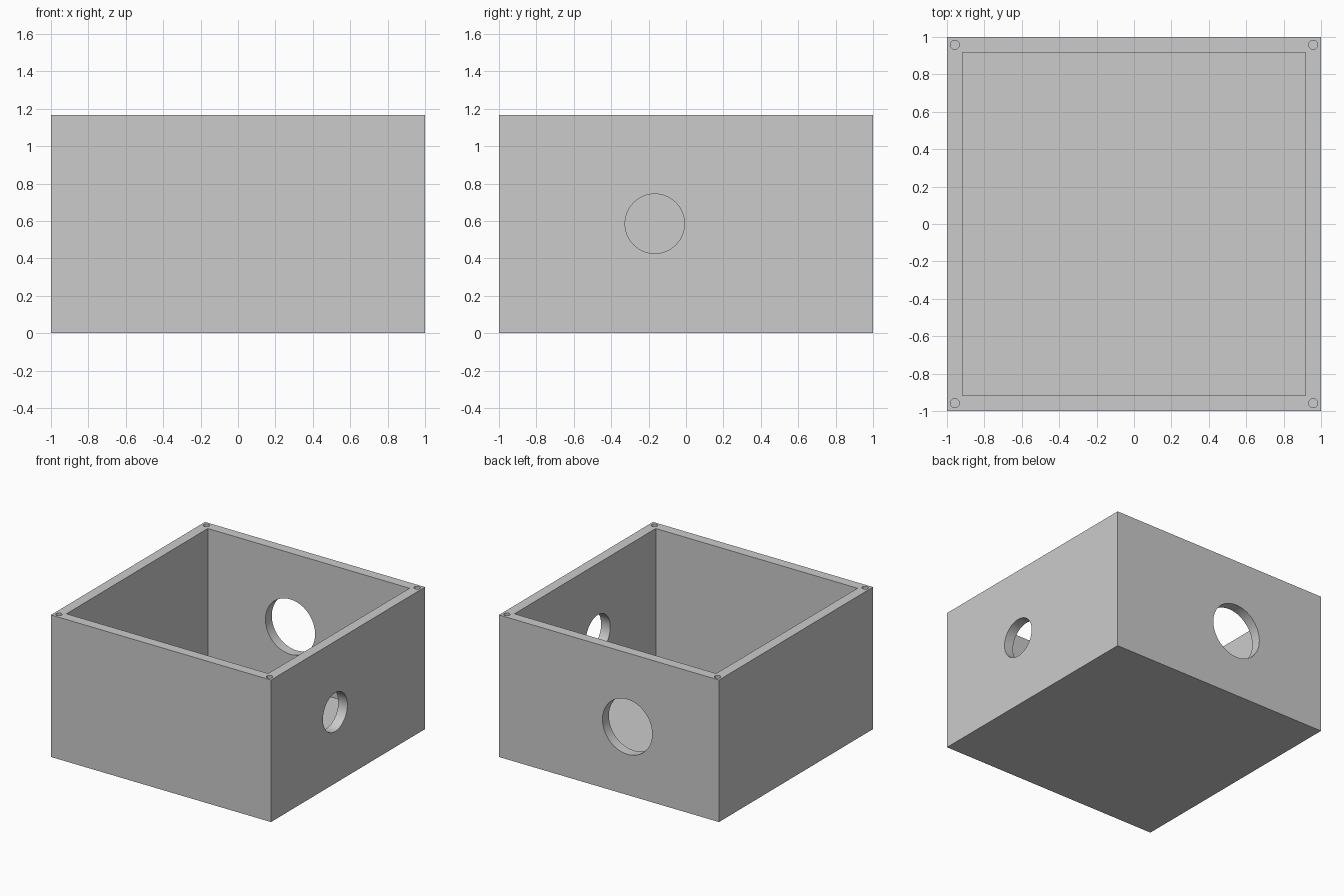
import bpy
from math import pi, radians
from mathutils import Matrix

if "Cube" in bpy.data.objects:
    bpy.data.objects.remove(bpy.data.objects["Cube"], do_unlink=True)

HEIGHT = 1.167
WALL = 0.083
SIDES = 64

grey = bpy.data.materials.new("light grey")
grey.use_nodes = True
colour = (0.6, 0.6, 0.6, 1)
grey.diffuse_color = colour
grey.node_tree.nodes["Principled BSDF"].inputs["Base Color"].default_value = colour


def block(name, half, bottom, top):
    bpy.ops.mesh.primitive_cube_add(size=1)
    obj = bpy.context.object
    obj.name = name
    obj.data.transform(Matrix.Translation((0, 0, (bottom + top) / 2))
                       @ Matrix.Diagonal((2 * half, 2 * half, top - bottom, 1)))
    obj.data.materials.append(grey)
    return obj


def drill(name, radius, depth, location, rotation=(0, 0, 0)):
    bpy.ops.mesh.primitive_cylinder_add(vertices=SIDES, radius=radius, depth=depth,
                                        location=location, rotation=rotation)
    obj = bpy.context.object
    obj.name = name
    obj.data.materials.append(grey)
    return obj


def cut(target, cutter):
    """Subtract the cutter from the target, then discard the cutter."""
    cutter.hide_render = True
    mod = target.modifiers.new("cut", "BOOLEAN")
    mod.operation = "DIFFERENCE"
    mod.solver = "EXACT"
    mod.object = cutter
    bpy.context.view_layer.objects.active = target
    bpy.ops.object.modifier_apply(modifier=mod.name)
    bpy.data.objects.remove(cutter, do_unlink=True)


# Open box with a solid floor
box = block("open_box", 1, 0, HEIGHT)
cut(box, block("cavity", 1 - WALL, WALL, HEIGHT + 0.2))

# Round openings in the +x wall and the back wall
cut(box, drill("side_opening", 0.159, 0.3, (1, -0.167, 0.585), (0, pi / 2, 0)))
cut(box, drill("back_opening", 0.226, 0.3, (-0.167, 1, 0.56), (pi / 2, 0, 0)))

# Blind screw holes with pointed ends in the four rim corners
SCREW_DEPTH = 0.25
for sx in (-1, 1):
    for sy in (-1, 1):
        screw = drill("screw_hole", 0.024, 2 * SCREW_DEPTH,
                      (sx * 0.958, sy * 0.958, HEIGHT))
        tip = min(screw.data.polygons, key=lambda p: p.center.z)
        ring = list(tip.vertices)
        bpy.context.view_layer.objects.active = screw
        bpy.ops.object.mode_set(mode="EDIT")
        bpy.ops.mesh.select_mode(type="FACE")
        bpy.ops.mesh.select_all(action="DESELECT")
        bpy.ops.object.mode_set(mode="OBJECT")
        tip.select = True
        bpy.ops.object.mode_set(mode="EDIT")
        bpy.ops.mesh.poke(offset=0.014)
        bpy.ops.object.mode_set(mode="OBJECT")
        cut(box, screw)

# Smooth bores with crisp edges
bpy.ops.object.select_all(action="DESELECT")
box.select_set(True)
bpy.context.view_layer.objects.active = box
bpy.ops.object.shade_smooth_by_angle(angle=radians(25))
